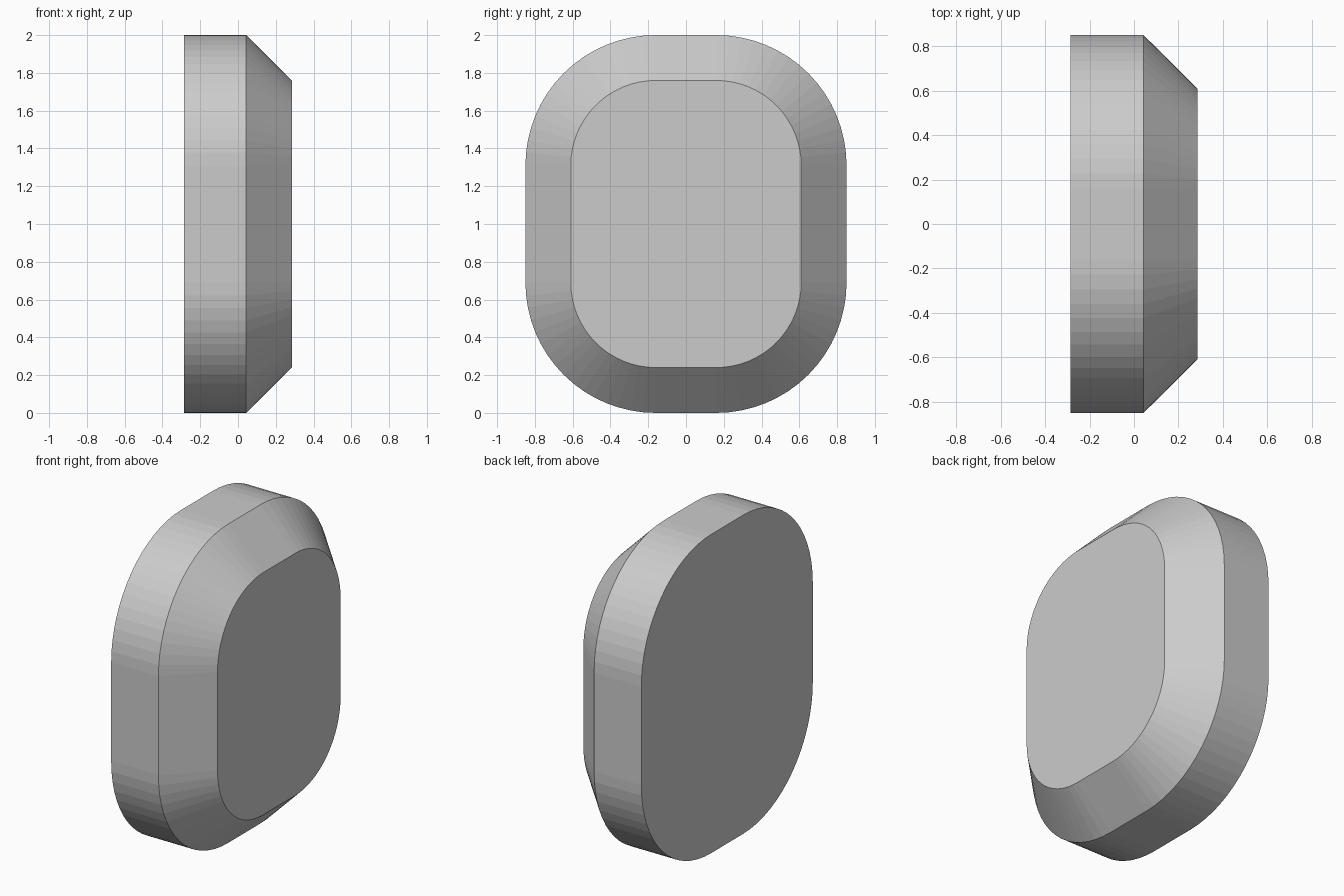
import bpy
import bmesh
from math import cos, sin, pi

cube = bpy.data.objects.get("Cube")
if cube:
    bpy.data.objects.remove(cube, do_unlink=True)

grey = bpy.data.materials.new("plain grey")
grey.use_nodes = True
colour = (0.6, 0.6, 0.6, 1)
grey.diffuse_color = colour
grey.node_tree.nodes["Principled BSDF"].inputs["Base Color"].default_value = colour

SEGMENTS = 16          # facets per rounded corner
CORNER_Y, CORNER_Z = 0.16, 0.31


def rounded_loop(bm, x, radius):
    """Rounded rectangle in the y-z plane, counter-clockwise seen from +x."""
    loop = []
    corners = [(1, 1), (-1, 1), (-1, -1), (1, -1)]
    for quarter, (sy, sz) in enumerate(corners):
        for i in range(SEGMENTS + 1):
            a = (quarter + i / SEGMENTS) * pi / 2
            loop.append(bm.verts.new((x, sy * CORNER_Y + radius * cos(a),
                                      1 + sz * CORNER_Z + radius * sin(a))))
    return loop


# Thick rounded slab with one wide chamfered side
bm = bmesh.new()
loops = [rounded_loop(bm, x, r)
         for x, r in ((-0.285, 0.69), (0.043, 0.69), (0.285, 0.45))]
for low, high in zip(loops, loops[1:]):
    for i in range(len(low)):
        j = (i + 1) % len(low)
        bm.faces.new((low[i], low[j], high[j], high[i]))
bm.faces.new(loops[0])
bm.faces.new(loops[-1])
bmesh.ops.recalc_face_normals(bm, faces=bm.faces)

mesh = bpy.data.meshes.new("chamfered_slab")
bm.to_mesh(mesh)
bm.free()
mesh.materials.append(grey)
slab = bpy.data.objects.new("chamfered_slab", mesh)
bpy.context.collection.objects.link(slab)
